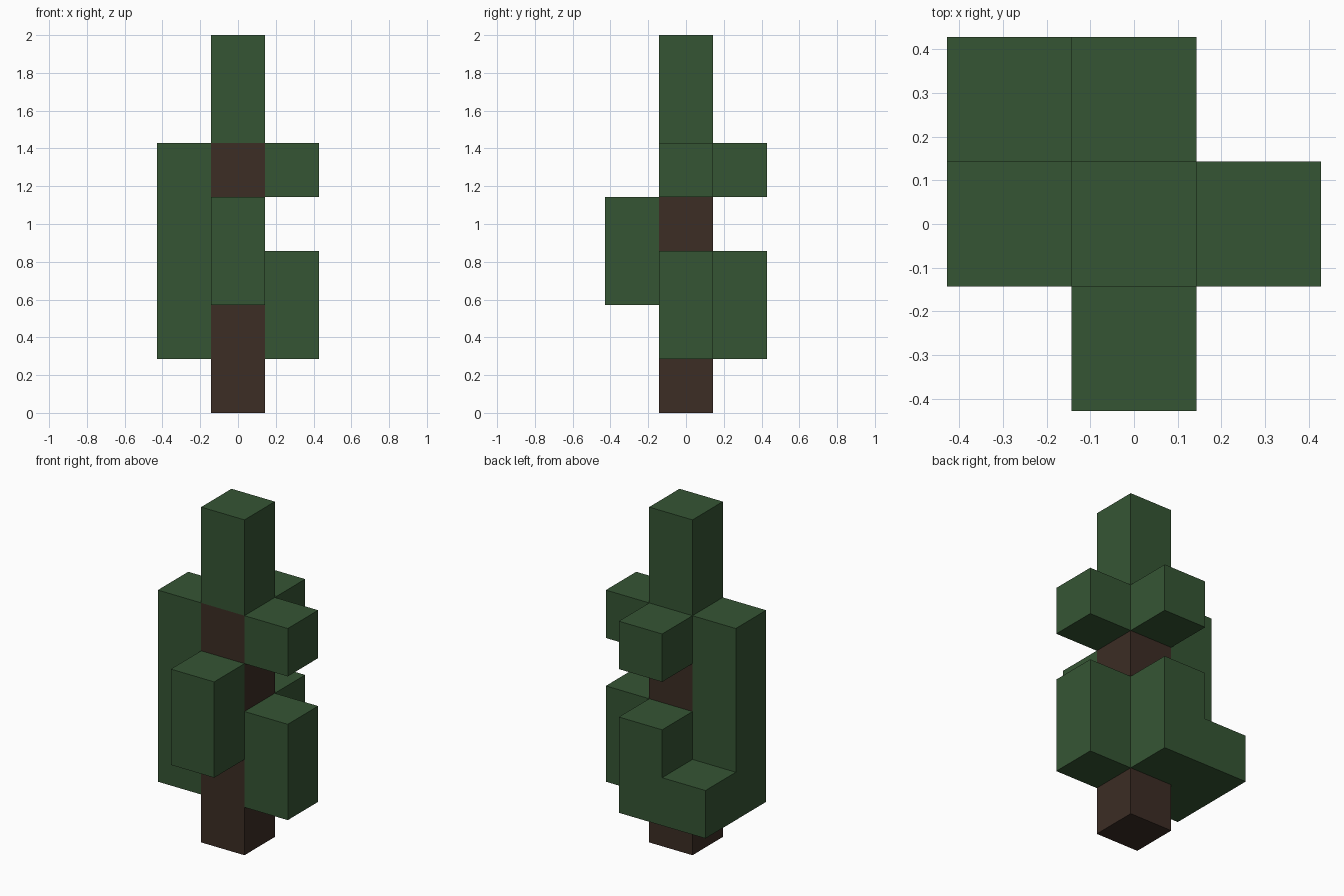
import bpy
import bmesh
from mathutils import Matrix, Vector

U = 2 / 7  # side of one block

if "Cube" in bpy.data.objects:
    bpy.data.objects.remove(bpy.data.objects["Cube"])


def make_material(name, rgb):
    mat = bpy.data.materials.new(name)
    mat.use_nodes = True
    mat.diffuse_color = (*rgb, 1)
    mat.node_tree.nodes["Principled BSDF"].inputs["Base Color"].default_value = (*rgb, 1)
    return mat


bark = make_material("bark_brown", (0.045, 0.026, 0.018))
leaf = make_material("leaf_green", (0.036, 0.091, 0.034))


def column(name, col, row, low, high, mat):
    """Square column in grid cell (col, row), from block level low to high."""
    bm = bmesh.new()
    place = Matrix.Translation(Vector((col, row, (low + high) / 2)) * U)
    size = Matrix.Diagonal((U, U, (high - low) * U, 1))
    bmesh.ops.create_cube(bm, size=1, matrix=place @ size)
    mesh = bpy.data.meshes.new(name)
    bm.to_mesh(mesh)
    bm.free()
    mesh.materials.append(mat)
    obj = bpy.data.objects.new(name, mesh)
    bpy.context.collection.objects.link(obj)


# Trunk and tree top
column("trunk", 0, 0, 0, 5, bark)
column("treetop", 0, 0, 5, 7, leaf)

# Foliage around the trunk
column("foliage_right", -1, 0, 1, 5, leaf)
column("foliage_front", 0, -1, 2, 4, leaf)
column("foliage_back_right_corner", -1, 1, 1, 2, leaf)
for side, col, row in (("left", 1, 0), ("back", 0, 1)):
    column("foliage_" + side + "_lower", col, row, 1, 3, leaf)
    column("foliage_" + side + "_upper", col, row, 4, 5, leaf)
